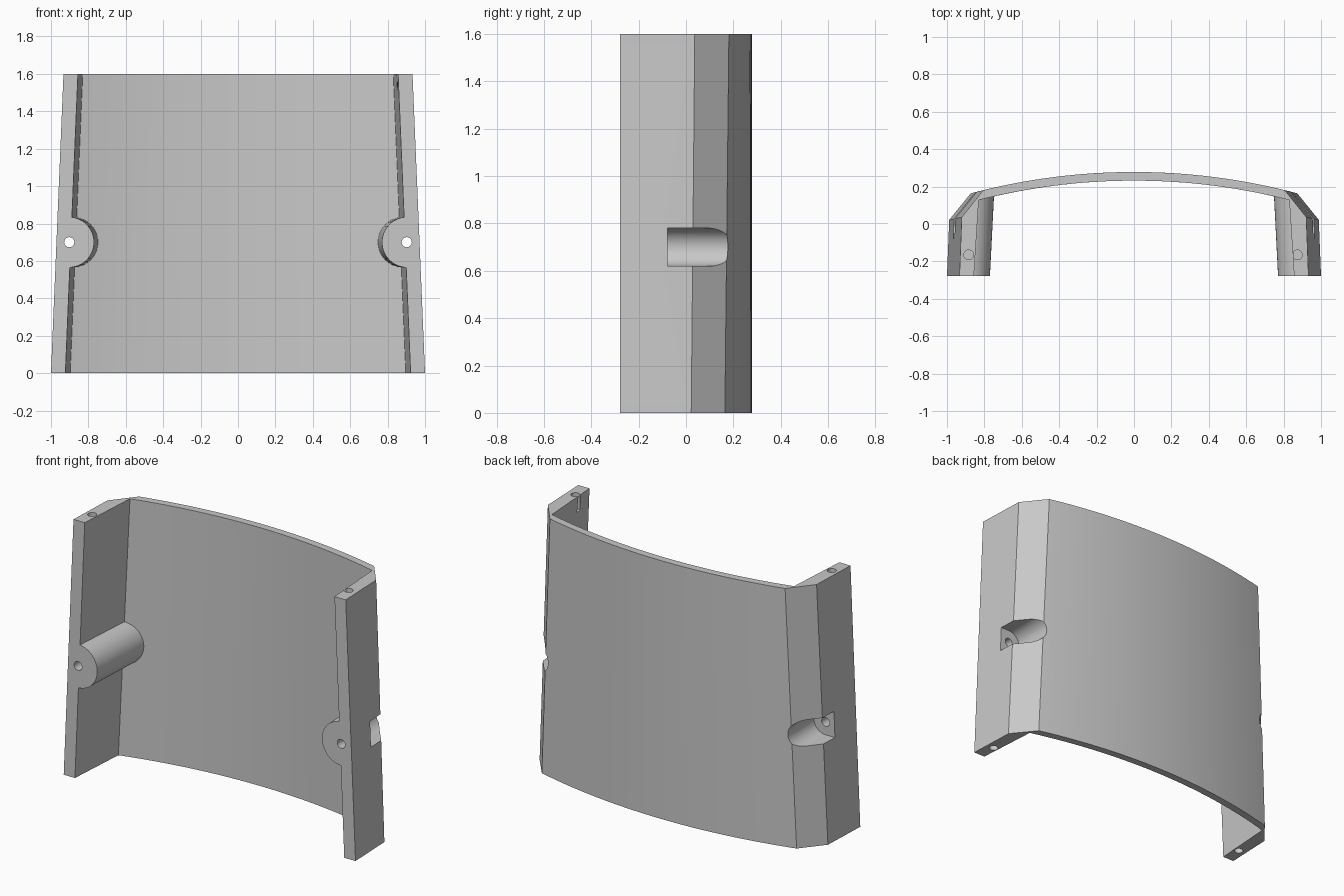
import bpy, bmesh, math
from mathutils import Vector

cube = bpy.data.objects.get("Cube")
if cube:
    bpy.data.objects.remove(cube)

H, FRONT, MID = 1.6, -0.278, 0.7
LEAN = 0.05                # inward slope of the bosses towards the back
SCREW_X = 0.902

grey = bpy.data.materials.new("plain grey")
grey.use_nodes = True
grey.diffuse_color = (0.58, 0.58, 0.58, 1)
grey.node_tree.nodes["Principled BSDF"].inputs["Base Color"].default_value = (0.58, 0.58, 0.58, 1)


def add_object(name, bm):
    bmesh.ops.recalc_face_normals(bm, faces=bm.faces)
    mesh = bpy.data.meshes.new(name)
    bm.to_mesh(mesh)
    bm.free()
    ob = bpy.data.objects.new(name, mesh)
    bpy.context.collection.objects.link(ob)
    mesh.materials.append(grey)
    return ob


def loft(name, start, end):
    """Solid between two matching outlines of 3D points."""
    bm = bmesh.new()
    a = [bm.verts.new(p) for p in start]
    b = [bm.verts.new(p) for p in end]
    bm.faces.new(a)
    bm.faces.new(b)
    for i in range(len(a)):
        j = (i + 1) % len(a)
        bm.faces.new((a[i], a[j], b[j], b[i]))
    return add_object(name, bm)


def upright(name, low, high):
    return loft(name, [(x, y, 0) for x, y in low], [(x, y, H) for x, y in high])


def rod(name, start, end, radius, sides=32):
    start, end = Vector(start), Vector(end)
    bm = bmesh.new()
    bmesh.ops.create_cone(bm, cap_ends=True, segments=sides, radius1=radius,
                          radius2=radius, depth=(end - start).length)
    bmesh.ops.rotate(bm, verts=bm.verts, matrix=(end - start).to_track_quat('Z', 'Y').to_matrix())
    bmesh.ops.translate(bm, verts=bm.verts, vec=(start + end) / 2)
    return add_object(name, bm)


def boolean(target, tool, operation):
    """Apply a boolean and discard the helper."""
    mod = target.modifiers.new(operation, 'BOOLEAN')
    mod.object, mod.operation, mod.solver = tool, operation, 'EXACT'
    bpy.context.view_layer.objects.active = target
    bpy.ops.object.modifier_apply(modifier=mod.name)
    bpy.data.objects.remove(tool)


def arc(half, crown, radius, steps=40):
    xs = [half * (1 - 2 * i / steps) for i in range(steps + 1)]
    return [(x, crown - radius + math.sqrt(radius ** 2 - x * x)) for x in xs]


def outer(shift, lift):
    right = [(1 - shift, FRONT), (0.988 - shift, 0.022 + lift)]
    left = [(-x, y) for x, y in reversed(right)]
    return right + arc(0.873 - shift, 0.278, 3.4) + left


def inner(shift):
    right = [(0.923 - shift, FRONT)]
    left = [(-x, y) for x, y in right]
    return left + arc(0.897 - shift, 0.232, 3.36)[::-1] + right


# Curved back panel with two folded legs
shell = upright("curved_bracket", outer(0, 0) + inner(0), outer(0.067, 0.015) + inner(0.067))

# Bosses on the inside of each leg, trimmed to the outer skin
for side in (-1, 1):
    boss = rod("boss", (side * 0.905, FRONT, MID),
               (side * (0.905 - LEAN * (0.25 - FRONT)), 0.25, MID), 0.135, 64)
    # Square the tilted end to the front plane
    for v in boss.data.vertices:
        if v.co.y < 0:
            v.co.y = FRONT
    boolean(boss, upright("envelope", outer(0, 0), outer(0.067, 0.015)), 'INTERSECT')
    boolean(shell, boss, 'UNION')

# Round-ended screw pockets opening to the back and the outer side
angles = [math.radians(90 + 180 * i / 32) for i in range(33)]
outline = [(SCREW_X + 0.08 * math.cos(t), MID + 0.08 * math.sin(t)) for t in angles]
outline += [(1.2, MID - 0.08), (1.2, MID + 0.08)]
for side in (-1, 1):
    pocket = loft("pocket", [(side * x, -0.078, z) for x, z in outline],
                  [(side * x, 0.5, z) for x, z in outline])
    boolean(shell, pocket, 'DIFFERENCE')

# Screw holes through the bosses, pin holes in both ends of each leg
for side, pin_x in ((-1, 0.884), (1, 0.8735)):
    holes = [
        rod("screw_hole", (side * SCREW_X, -0.4, MID), (side * SCREW_X, 0, MID), 0.027),
        rod("top_pin_hole", (side * pin_x, -0.165, H - 0.1), (side * pin_x, -0.165, H + 0.1), 0.026),
        rod("low_pin_hole", (side * 0.946, -0.165, -0.1), (side * 0.946, -0.165, 0.1), 0.026),
    ]
    for hole in holes:
        boolean(shell, hole, 'DIFFERENCE')

# Smooth the curves and keep the folds crisp
bpy.ops.object.select_all(action='DESELECT')
shell.select_set(True)
bpy.context.view_layer.objects.active = shell
bpy.ops.object.shade_smooth_by_angle(angle=math.radians(15))
